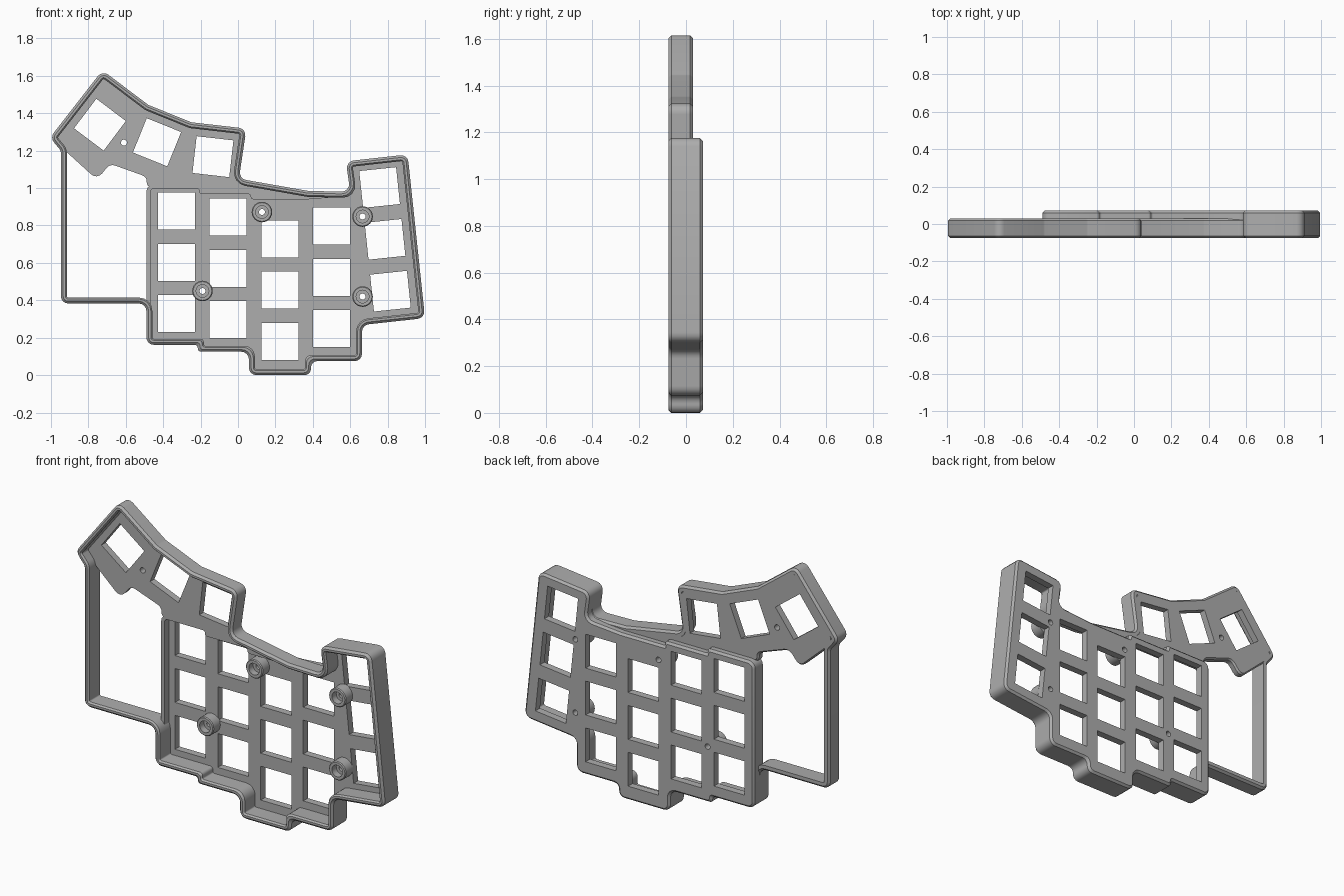
import bpy, bmesh
from math import pi, cos, sin, tan, radians
from mathutils import Vector
from mathutils.geometry import tessellate_polygon

cube = bpy.data.objects.get("Cube")
if cube:
    bpy.data.objects.remove(cube, do_unlink=True)

GREY = (0.42, 0.42, 0.42, 1)
grey = bpy.data.materials.new("grey plastic")
grey.use_nodes = True
grey.diffuse_color = GREY
grey.node_tree.nodes["Principled BSDF"].inputs["Base Color"].default_value = GREY


def outline(points, inset=0.0, radius=0.04, steps=5):
    """Inset a clockwise outline and round its corners; the count never changes."""
    pts = [Vector(p) for p in points]
    n = len(pts)
    corners = []
    for i, p in enumerate(pts):
        a, b = (p - pts[i - 1]).normalized(), (pts[(i + 1) % n] - p).normalized()
        na, nb = Vector((a.y, -a.x)), Vector((b.y, -b.x))
        corners.append(p + (na + nb) * inset / (1 + na.dot(nb)))
    result = []
    for i, p in enumerate(corners):
        before, after = corners[i - 1] - p, corners[(i + 1) % n] - p
        turn = before.angle(after)
        convex = before.cross(after) > 0
        r = max(radius - inset if convex else radius + inset, 0.006)
        cut = min(r / tan(turn / 2), 0.45 * min(before.length, after.length))
        start, end = p + before.normalized() * cut, p + after.normalized() * cut
        r = cut * tan(turn / 2)
        centre = p + (before.normalized() + after.normalized()).normalized() * r / sin(turn / 2)
        u, v = start - centre, end - centre
        sweep = u.angle(v)
        for k in range(steps):
            t = k / (steps - 1)
            result.append(centre + (u * sin((1 - t) * sweep) + v * sin(t * sweep)) / sin(sweep))
    return result


def finish(name, bm):
    bmesh.ops.recalc_face_normals(bm, faces=bm.faces)
    mesh = bpy.data.meshes.new(name)
    bm.to_mesh(mesh)
    bm.free()
    mesh.materials.append(grey)
    obj = bpy.data.objects.new(name, mesh)
    bpy.context.collection.objects.link(obj)
    bpy.ops.object.select_all(action='DESELECT')
    obj.select_set(True)
    bpy.context.view_layer.objects.active = obj
    bpy.ops.object.shade_smooth_by_angle(angle=radians(30))


def skin(bm, loops, closed):
    """Join (points, y) loops with quads and return the vertex rings."""
    rings = [[bm.verts.new((p.x, y, p.y)) for p in pts] for pts, y in loops]
    for a, b in zip(rings, rings[1:] + (rings[:1] if closed else [])):
        for i in range(len(a)):
            bm.faces.new((a[i - 1], a[i], b[i], b[i - 1]))
    return rings


def wall(name, points, profile):
    bm = bmesh.new()
    skin(bm, [(outline(points, inset), y) for inset, y in profile], True)
    finish(name, bm)


def plate(name, points, profile, holes):
    """A flat slab with a profiled edge and straight holes through it."""
    bm = bmesh.new()
    edge = [(outline(points, inset), y) for inset, y in profile]
    groups = [skin(bm, edge, False)]
    groups += [skin(bm, [(h, profile[0][1]), (h, profile[-1][1])], False) for h in holes]
    for side in (0, -1):
        rings = [g[side] for g in groups]
        flat = [v for ring in rings for v in ring]
        polys = [[Vector((v.co.x, v.co.z, 0)) for v in ring] for ring in rings]
        for tri in tessellate_polygon(polys):
            bm.faces.new([flat[i] for i in tri])
    finish(name, bm)


def ngon(x, z, r, n=24, turn=0.0):
    return [Vector((x + r * cos(turn + 2 * pi * k / n), z + r * sin(turn + 2 * pi * k / n)))
            for k in range(n)]


def key_hole(x, z, tilt=0):
    return ngon(x, z, 0.099 * 2 ** 0.5, 4, radians(45 + tilt))


FRONT, STEP, THUMB_BACK, BACK = -0.075, -0.01, 0.03, 0.072

# Shared lower edge of the key area, running from upper right to lower left
key_edge = [(0.6, 0.98), (0.577, 1.143), (0.907, 1.18), (1.0, 0.305), (0.663, 0.268),
            (0.663, 0.075), (0.39, 0.075), (0.39, 0.0), (0.058, 0.0), (0.058, 0.125),
            (-0.215, 0.125), (-0.215, 0.162), (-0.49, 0.162)]
thumb_edge = [(-0.725, 1.63), (-0.48, 1.445), (-0.25, 1.352), (0.045, 1.318),
              (0.005, 1.05), (0.375, 0.985)]
bay_edge = [(-0.49, 0.383), (-0.947, 0.383), (-0.947, 1.2), (-1.005, 1.27)]

# Outer wall around keys, thumb cluster and open bay
wall("outer_wall", thumb_edge + key_edge + bay_edge,
     [(0.012, FRONT), (0, FRONT + 0.012), (0, THUMB_BACK - 0.012), (0.012, THUMB_BACK),
      (0.032, THUMB_BACK), (0.032, FRONT + 0.01), (0.024, FRONT)])

# Key plate, set further back, with its skirt
key_outline = [(-0.49, 1.02), (-0.185, 1.02), (-0.185, 0.99), (0.09, 0.99),
               (0.09, 0.962), (0.375, 0.962)] + key_edge
bosses = [(0.128, 0.872), (-0.19, 0.45), (0.666, 0.848), (0.666, 0.42)]
keys = [key_hole(x, top - 0.274 * row)
        for x, top in ((-0.33, 0.877), (-0.053, 0.845), (0.225, 0.728), (0.5, 0.797))
        for row in range(3)]
keys += [key_hole(0.757 + 0.029 * row, 1.003 - 0.277 * row, 6) for row in range(3)]
screws = [ngon(x, z, 0.016) for x, z in bosses]
plate("key_plate", key_outline,
      [(0, THUMB_BACK), (0, BACK - 0.012), (0.012, BACK)], keys + screws)
wall("key_plate_skirt", key_outline,
     [(0, STEP), (0, THUMB_BACK + 0.005), (0.022, THUMB_BACK + 0.005), (0.022, STEP)])

# Thumb plate with three fanned holes and one screw hole
thumb_outline = [(-0.724, 1.605), (-0.48, 1.425), (-0.25, 1.335), (0.02, 1.3),
                 (-0.015, 1.035), (0.37, 0.967), (0.37, 0.95), (0.08, 0.95), (0.08, 0.975),
                 (-0.195, 0.975), (-0.195, 1.005), (-0.488, 1.005), (-0.488, 1.06),
                 (-0.684, 1.13), (-0.754, 1.045), (-0.93, 1.205), (-0.975, 1.268)]
thumb_holes = [key_hole(-0.738, 1.339, -37), key_hole(-0.433, 1.245, -22),
               key_hole(-0.134, 1.168, -6.5), ngon(-0.61, 1.243, 0.016)]
plate("thumb_plate", thumb_outline,
      [(0, STEP), (0, THUMB_BACK - 0.01), (0.008, THUMB_BACK)], thumb_holes)

# Screw bosses: stepped hollow posts in front of the key plate
for i, (x, z) in enumerate(bosses):
    bm = bmesh.new()
    section = [(0.055, 0.035), (0.055, -0.03), (0.05, -0.035), (0.034, -0.035),
               (0.034, 0.005), (0.016, 0.005), (0.016, 0.035)]
    skin(bm, [(ngon(x, z, r), y) for r, y in section], True)
    finish(f"screw_boss_{i + 1}", bm)
